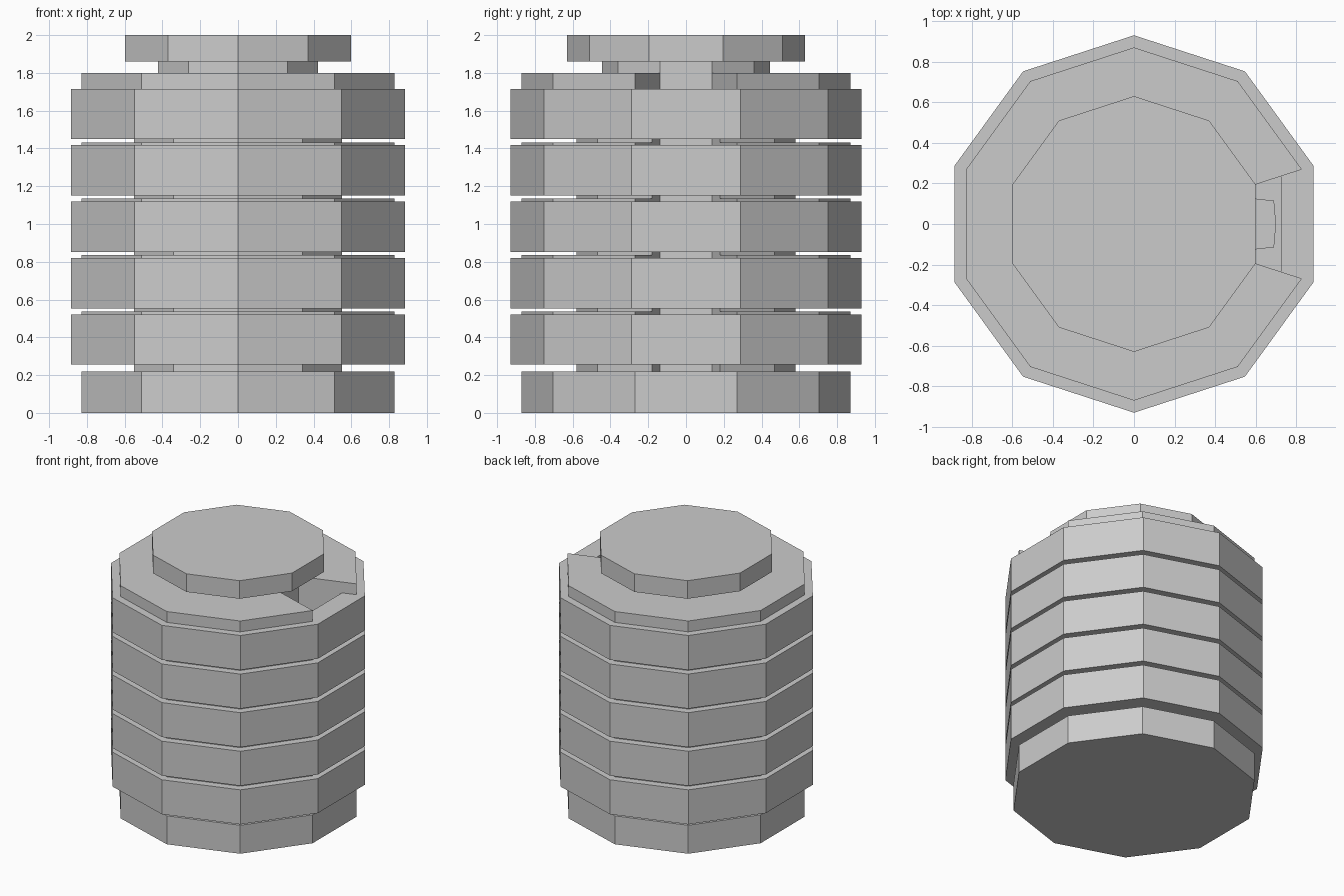
import bpy
import bmesh
from math import cos, sin, radians

cube = bpy.data.objects.get("Cube")
if cube:
    bpy.data.objects.remove(cube)

grey = bpy.data.materials.new("plain grey")
grey.use_nodes = True
grey.diffuse_color = (0.6, 0.6, 0.6, 1)
grey.node_tree.nodes["Principled BSDF"].inputs["Base Color"].default_value = (0.6, 0.6, 0.6, 1)


def decagon(radius):
    """Ten corners, starting and ending either side of +x."""
    angles = [radians(18 + 36 * i) for i in range(10)]
    return [(radius * cos(a), radius * sin(a)) for a in angles]


def finish(name, bm):
    bmesh.ops.recalc_face_normals(bm, faces=bm.faces)
    mesh = bpy.data.meshes.new(name)
    bm.to_mesh(mesh)
    bm.free()
    mesh.materials.append(grey)
    obj = bpy.data.objects.new(name, mesh)
    bpy.context.collection.objects.link(obj)
    return obj


def prism(name, outline, low, high):
    bm = bmesh.new()
    face = bm.faces.new([bm.verts.new((x, y, low)) for x, y in outline])
    top = bmesh.ops.extrude_face_region(bm, geom=[face])["geom"]
    verts = [v for v in top if isinstance(v, bmesh.types.BMVert)]
    bmesh.ops.translate(bm, verts=verts, vec=(0, 0, high - low))
    return finish(name, bm)


def notched(radius):
    """Decagon with the +x wedge left out."""
    return decagon(radius) + [(0, 0)]


def ring(name, inner, outer, low, high):
    bm = bmesh.new()
    section = [(inner, low), (outer, low), (outer, high), (inner, high)]
    loops = [[bm.verts.new((x, y, z)) for x, y in decagon(r)] for r, z in section]
    for k in range(4):
        a, b = loops[k], loops[(k + 1) % 4]
        for i in range(10):
            j = (i + 1) % 10
            bm.faces.new((a[i], a[j], b[j], b[i]))
    return finish(name, bm)


# Base, central shaft and cap
prism("base", decagon(0.87), 0, 0.22)
prism("shaft", decagon(0.445), 0.2, 1.87)
prism("cap", decagon(0.63), 1.86, 2.0)
prism("core", notched(0.58), 0.21, 1.75)

# Five stacked tiers: notched disc, outer ring, and tongue inside the notch
tongue = [(0.4, -0.125), (0.6, -0.125), (0.69, -0.115), (0.7, 0),
          (0.69, 0.115), (0.6, 0.125), (0.4, 0.125)]
for i in range(5):
    low = 0.255 + 0.2985 * i
    high = low + 0.267
    disc_top = 1.8 if i == 4 else high + 0.015
    prism(f"disc_{i + 1}", notched(0.87), low, disc_top)
    ring(f"outer_ring_{i + 1}", 0.762, 0.93, low, high)
    prism(f"tongue_{i + 1}", tongue, low + 0.05, low + 0.13)
